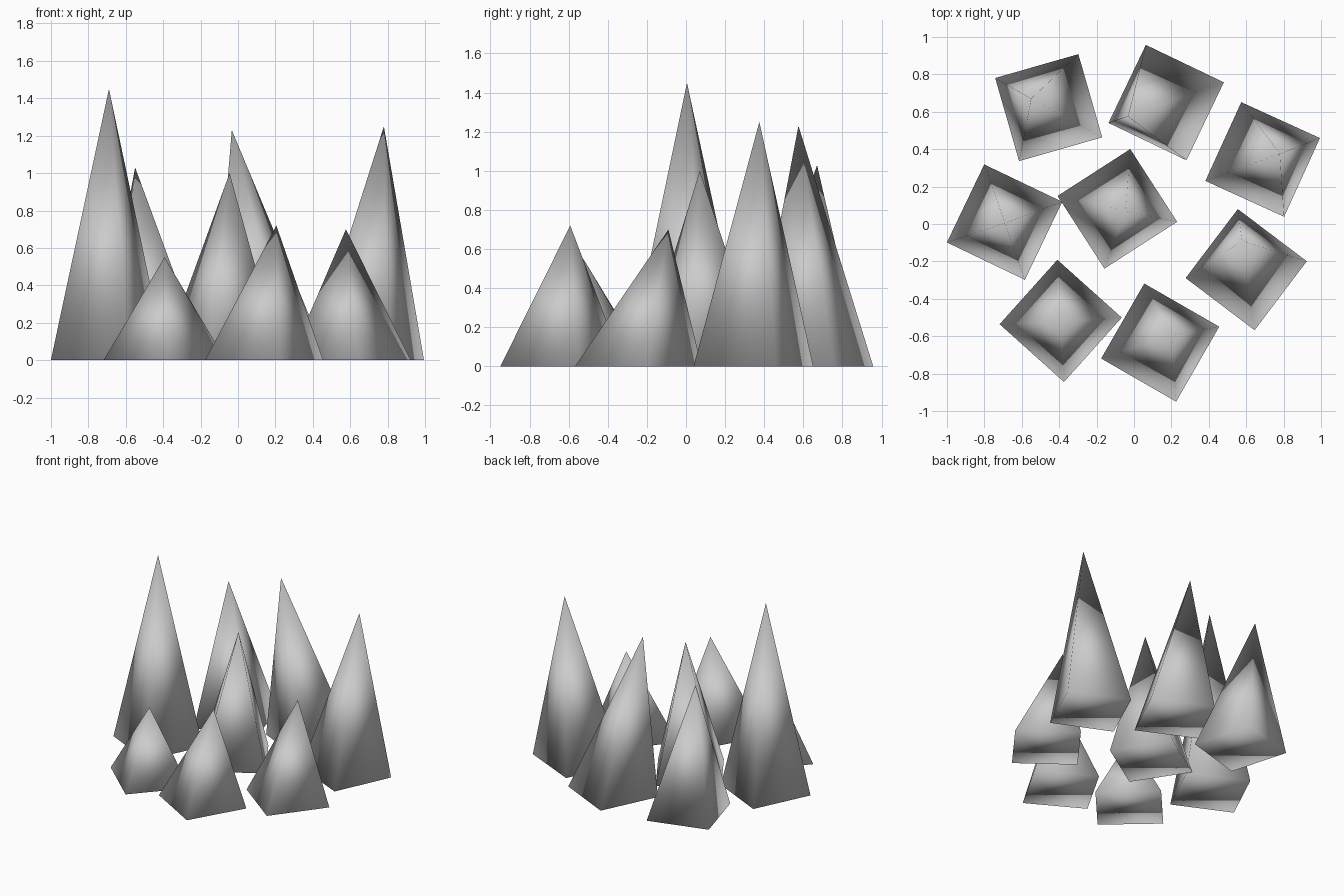
import bpy, bmesh
from math import radians
from mathutils import Matrix

if "Cube" in bpy.data.objects:
    bpy.data.objects.remove(bpy.data.objects["Cube"])

BASE_R = 0.327  # half diagonal of every square base

# name, base centre x/y, base turn in degrees, apex x/y/z
SPIKES = [
    ("spike_back_left",   -0.456,  0.622, 61.0, -0.55,   0.67,  1.03),
    ("spike_back_middle",  0.172,  0.649, 19.4, -0.033,  0.575, 1.23),
    ("spike_back_right",   0.688,  0.345, 20.5,  0.78,   0.375, 1.25),
    ("spike_left_tall",   -0.692,  0.010, 19.4, -0.69,   0.005, 1.45),
    ("spike_centre",      -0.089,  0.081, 77.8, -0.045,  0.07,  1.00),
    ("spike_right",        0.600, -0.244,  7.9,  0.577, -0.09,  0.70),
    ("spike_front_left",  -0.392, -0.518,  3.1, -0.393, -0.525, 0.55),
    ("spike_front_right",  0.140, -0.634, 15.1,  0.205, -0.592, 0.72),
]


def spike(name, cx, cy, turn, ax, ay, height):
    """Leaning four-sided spike with smooth normals and a closed base."""
    bm = bmesh.new()
    base = bmesh.ops.create_circle(bm, segments=4, radius=BASE_R, cap_ends=True)["verts"]
    # square corners on the axes, then turned in place
    bmesh.ops.rotate(bm, verts=base, cent=(0, 0, 0),
                     matrix=Matrix.Rotation(radians(turn), 3, 'Z'))
    apex = bm.verts.new((ax - cx, ay - cy, height))
    for edge in list(bm.edges):
        bm.faces.new((*edge.verts, apex))
    bmesh.ops.recalc_face_normals(bm, faces=bm.faces[:])
    for face in bm.faces:
        face.smooth = True
    mesh = bpy.data.meshes.new(name)
    bm.to_mesh(mesh)
    bm.free()
    obj = bpy.data.objects.new(name, mesh)
    obj.location = (cx, cy, 0)
    bpy.context.collection.objects.link(obj)


for params in SPIKES:
    spike(*params)
